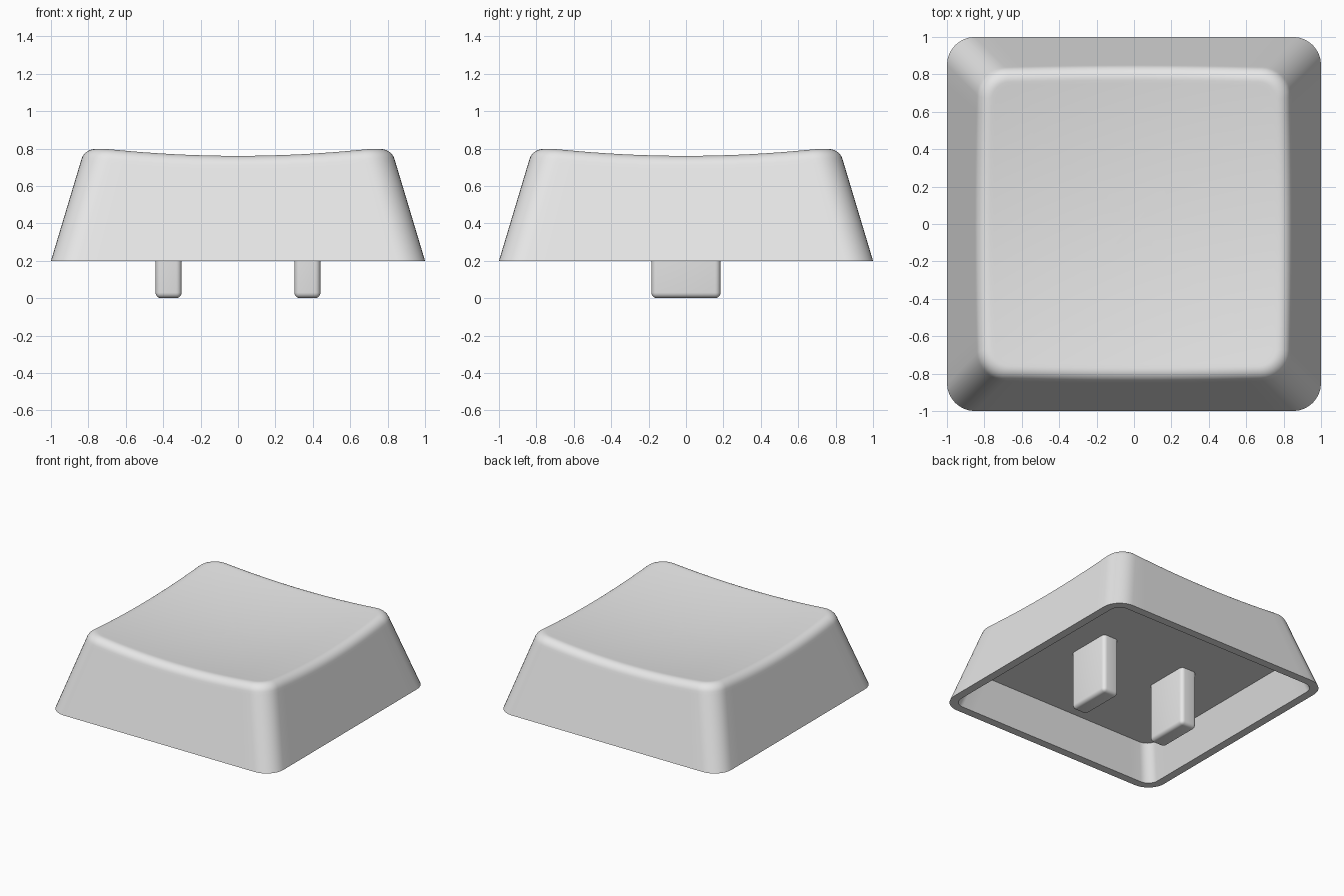
import bpy, bmesh, math
from mathutils import Vector

if "Cube" in bpy.data.objects:
    bpy.data.objects.remove(bpy.data.objects["Cube"])

SIDE, ARC = 16, 8            # steps along a straight side and a corner
BASE_Z, CEIL_Z = 0.2, 0.47   # open rim and inner ceiling
SLOPE = 0.3                  # inward lean of the walls
R, WALL = 0.15, 0.065        # corner radius, wall thickness
FILLET = 0.06                # tangent length of the rounded top edge

grey = bpy.data.materials.new("light_grey")
grey.diffuse_color = (0.8, 0.8, 0.8, 1)
grey.use_nodes = True
grey.node_tree.nodes["Principled BSDF"].inputs["Base Color"].default_value = grey.diffuse_color


def outline(i, half, r):
    """Point i on a rounded square."""
    q, j = divmod(i, SIDE + ARC)
    c = half - r
    if j < SIDE:
        x, y = half, -c + 2 * c * j / SIDE
    else:
        a = (j - SIDE) / ARC * math.pi / 2
        x, y = c + r * math.cos(a), c + r * math.sin(a)
    for _ in range(q):
        x, y = -y, x
    return x, y


def half_at(z):
    return 1 - SLOPE * (z - BASE_Z)


def dish(x, y):
    return 0.714 + 0.078 * (x * x + y * y)


def column(i):
    """Section of the shell from the inner ceiling, round the rim, to the dish."""
    def ring(half, r, z):
        return Vector((*outline(i, half, r), z))

    pts = [ring(half_at(CEIL_Z) - WALL, R - WALL, CEIL_Z),
           ring(1 - WALL, R - WALL, BASE_Z),
           ring(1, R, BASE_Z)]
    # Where the wall would meet the dish
    z = 0.78
    for _ in range(12):
        z = dish(*outline(i, half_at(z), R))
    za = z - FILLET * 0.958
    a, s = ring(half_at(za), R, za), ring(half_at(z), R, z)
    bx, by = outline(i, half_at(z) - FILLET, R - FILLET)
    b = Vector((bx, by, dish(bx, by)))
    pts.append(ring(half_at(za - 0.02), R, za - 0.02))
    # Round edge as a circular-arc blend
    w, n = 0.8, 8
    for k in range(n + 1):
        t = k / n
        k0, k1, k2 = (1 - t) ** 2, 2 * t * (1 - t) * w, t * t
        pts.append((a * k0 + s * k1 + b * k2) / (k0 + k1 + k2))
    # Hollowed top surface
    for f in (0.975, 0.92, 0.82, 0.7, 0.55, 0.4, 0.25, 0.1):
        pts.append(Vector((bx * f, by * f, dish(bx * f, by * f))))
    return pts


def finish(bm, name):
    bmesh.ops.recalc_face_normals(bm, faces=bm.faces)
    mesh = bpy.data.meshes.new(name)
    bm.to_mesh(mesh)
    bm.free()
    mesh.materials.append(grey)
    ob = bpy.data.objects.new(name, mesh)
    bpy.context.collection.objects.link(ob)
    bpy.ops.object.select_all(action='DESELECT')
    ob.select_set(True)
    bpy.context.view_layer.objects.active = ob
    bpy.ops.object.shade_smooth_by_angle(angle=math.radians(30))
    return ob


# Hollow cap shell
bm = bmesh.new()
cols = [[bm.verts.new(p) for p in column(i)] for i in range(4 * (SIDE + ARC))]
for i, c in enumerate(cols):
    d = cols[(i + 1) % len(cols)]
    for k in range(len(c) - 1):
        bm.faces.new((c[k], d[k], d[k + 1], c[k + 1]))
bm.faces.new([c[0] for c in cols])
centre = bm.verts.new((0, 0, dish(0, 0)))
for i, c in enumerate(cols):
    bm.faces.new((c[-1], cols[(i + 1) % len(cols)][-1], centre))
finish(bm, "cap_shell")

# Two mounting prongs reaching up into the ceiling
for side, name in ((-1, "left_prong"), (1, "right_prong")):
    bm = bmesh.new()
    bmesh.ops.create_cube(bm, size=1)
    for v in bm.verts:
        v.co = Vector((v.co.x * 0.14 + side * 0.371, v.co.y * 0.37, (v.co.z + 0.5) * 0.53))
    bmesh.ops.bevel(bm, geom=bm.edges[:], offset=0.03, segments=5, profile=0.5,
                    affect='EDGES')
    finish(bm, name)
